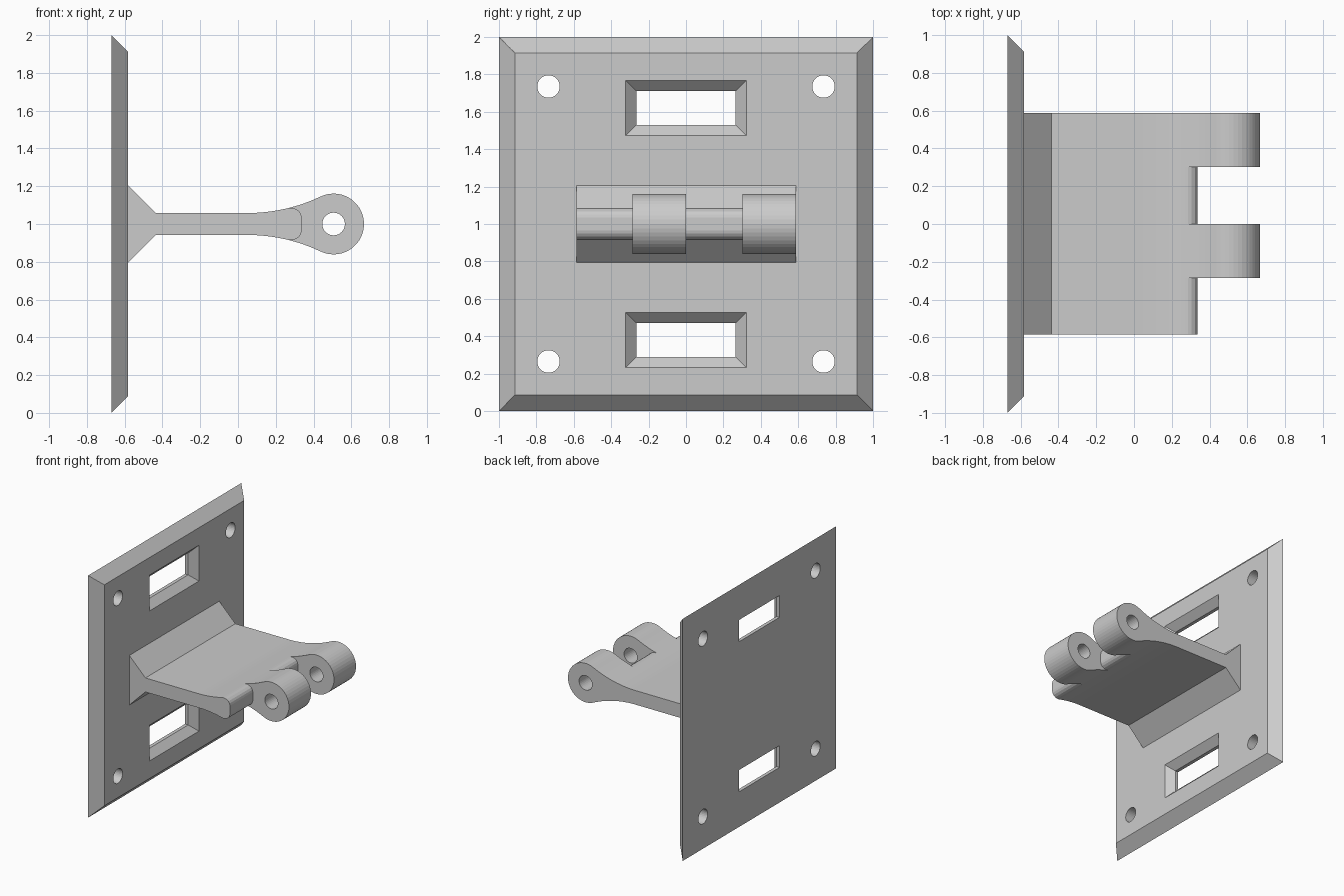
import bpy, bmesh
from math import sin, cos, pi, asin, atan2

if "Cube" in bpy.data.objects:
    bpy.data.objects.remove(bpy.data.objects["Cube"])

ZC = 1.0  # height of the symmetry plane


def loft(name, rings):
    """Closed solid through rings of matching point counts."""
    bm = bmesh.new()
    vs = [[bm.verts.new(p) for p in r] for r in rings]
    n = len(vs[0])
    bm.faces.new(vs[0])
    bm.faces.new(vs[-1])
    for a, b in zip(vs, vs[1:]):
        for i in range(n):
            j = (i + 1) % n
            bm.faces.new((a[i], a[j], b[j], b[i]))
    bmesh.ops.recalc_face_normals(bm, faces=bm.faces)
    me = bpy.data.meshes.new(name)
    bm.to_mesh(me)
    bm.free()
    ob = bpy.data.objects.new(name, me)
    bpy.context.collection.objects.link(ob)
    return ob


def rect(x, hy, hz, z=ZC):
    return [(x, -hy, z - hz), (x, hy, z - hz), (x, hy, z + hz), (x, -hy, z + hz)]


def prism(name, pts, y0, y1):
    return loft(name, [[(x, y, ZC + z) for x, z in pts] for y in (y0, y1)])


def mirrored(top):
    """Upper half outline plus its reflection."""
    return top + [(x, -z) for x, z in reversed(top) if abs(z) > 1e-5]


def circle(cx, cz, r, n=32):
    return [(cx + r * cos(2 * pi * i / n), cz + r * sin(2 * pi * i / n)) for i in range(n)]


def boolean(ob, other, op='DIFFERENCE'):
    other.hide_render = True
    m = ob.modifiers.new("bool", 'BOOLEAN')
    m.operation, m.solver, m.object = op, 'EXACT', other
    bpy.context.view_layer.objects.active = ob
    bpy.ops.object.modifier_apply(modifier=m.name)
    bpy.data.objects.remove(other)


# Wall plate with chamfered rim
bracket = loft("hinge_bracket", [rect(-.67, 1, 1), rect(-.583, .913, .913)])

# Chamfered windows and screw holes
for s in (-1, 1):
    z = ZC + s * .62
    boolean(bracket, loft("window_cutter", [
        rect(-.72, .265, .09, z), rect(-.641, .265, .09, z),
        rect(-.583, .323, .148, z), rect(-.563, .343, .168, z)]))
    for t in (-1, 1):
        boolean(bracket, loft("screw_cutter", [
            [(x, t * .735 + a, ZC + s * .735 + b) for a, b in circle(0, 0, .06)]
            for x in (-.75, -.5)]))

# Arm: gusset, flat web, concave flare tangent to the round eye
X0, W, CX, R = .05, .058, .506, .161
d = CX - X0
F = (d * d + W * W - R * R) / (2 * (R - W))  # flare radius
end = asin(d / (F + R))
top = [(-.63, .205), (-.583, .205), (-.436, W)]
top += [(X0 + F * sin(end * i / 12), W + F * (1 - cos(end * i / 12))) for i in range(13)]
start = atan2(W + F * (1 - cos(end)), X0 + F * sin(end) - CX)
top += [(CX + R * cos(start * (1 - i / 14)), R * sin(start * (1 - i / 14)))
        for i in range(1, 15)]
arm = prism("arm", mirrored(top), -.586, .588)

# Gaps between the knuckles, leaving a rounded web end
nose = [(.255, .3), (.255, .0845), (.285, .085), (.305, .08), (.323, .068), (.333, .052), (.337, .035)]
gap = mirrored(nose) + [(.9, -.3), (.9, .3)]
boolean(arm, prism("gap_cutter", gap, -.8, -.287))
boolean(arm, prism("gap_cutter", gap, 0, .301))

# Pin hole
boolean(arm, prism("pin_cutter", circle(CX, 0, .06), -.8, .8))

boolean(bracket, arm, 'UNION')
